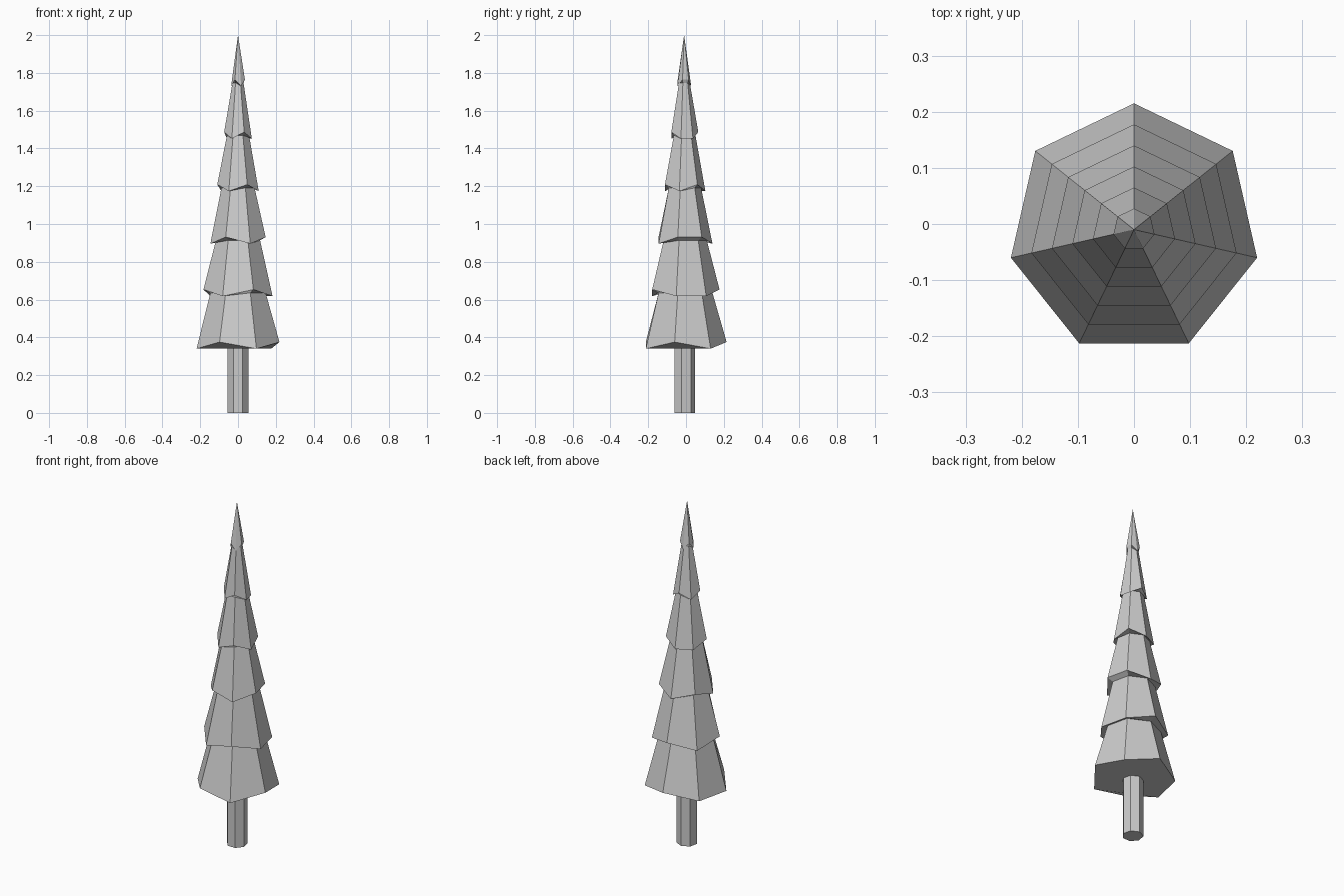
import bpy, bmesh, math

if "Cube" in bpy.data.objects:
    bpy.data.objects.remove(bpy.data.objects["Cube"])

SIDES = 7
CY = -0.01          # tree axis sits slightly forward of the origin
STEP = 0.278        # distance between tiers
ZIG = 0.035         # height of the jagged rim

# High (H) and low (L) rim corners per tier, clockwise from the back corner
RIMS = ["HLHLHLL", "HLLHLHL", "LHHLHLH", "LHLHLHL", "HLLHLHL", "LHHLHLH"]


def ring(bm, radius, heights):
    verts = []
    for i in range(SIDES):
        a = 2 * math.pi * i / SIDES
        verts.append(bm.verts.new((radius * math.sin(a), CY + radius * math.cos(a), heights[i])))
    return verts


def bridge(bm, lower, upper):
    for i in range(SIDES):
        j = (i + 1) % SIDES
        bm.faces.new((lower[i], lower[j], upper[j], upper[i]))


def finish(bm, name):
    bmesh.ops.recalc_face_normals(bm, faces=bm.faces)
    mesh = bpy.data.meshes.new(name)
    bm.to_mesh(mesh)
    bm.free()
    bpy.context.collection.objects.link(bpy.data.objects.new(name, mesh))


# Trunk: capped seven-sided prism
bm = bmesh.new()
bottom = ring(bm, 0.0565, [0] * SIDES)
top = ring(bm, 0.0565, [0.34] * SIDES)
bridge(bm, bottom, top)
bm.faces.new(bottom)
bm.faces.new(top)
finish(bm, "trunk")

# Foliage: stacked jagged skirts, each tucked under the next, ending in a tip
bm = bmesh.new()
previous = None
for k, rim in enumerate(RIMS):
    z = 0.34 + STEP * k
    r = 0.0375 * (6 - k)
    if previous:
        neck = ring(bm, r * 0.8, [z + ZIG / 2] * SIDES)
        bridge(bm, previous, neck)
    skirt = ring(bm, r, [z + ZIG * (c == "H") for c in rim])
    if previous:
        bridge(bm, neck, skirt)
    else:
        bm.faces.new(skirt)
    previous = skirt
tip = bm.verts.new((0, CY, 2.0))
for i in range(SIDES):
    bm.faces.new((previous[i], previous[(i + 1) % SIDES], tip))
finish(bm, "foliage")
